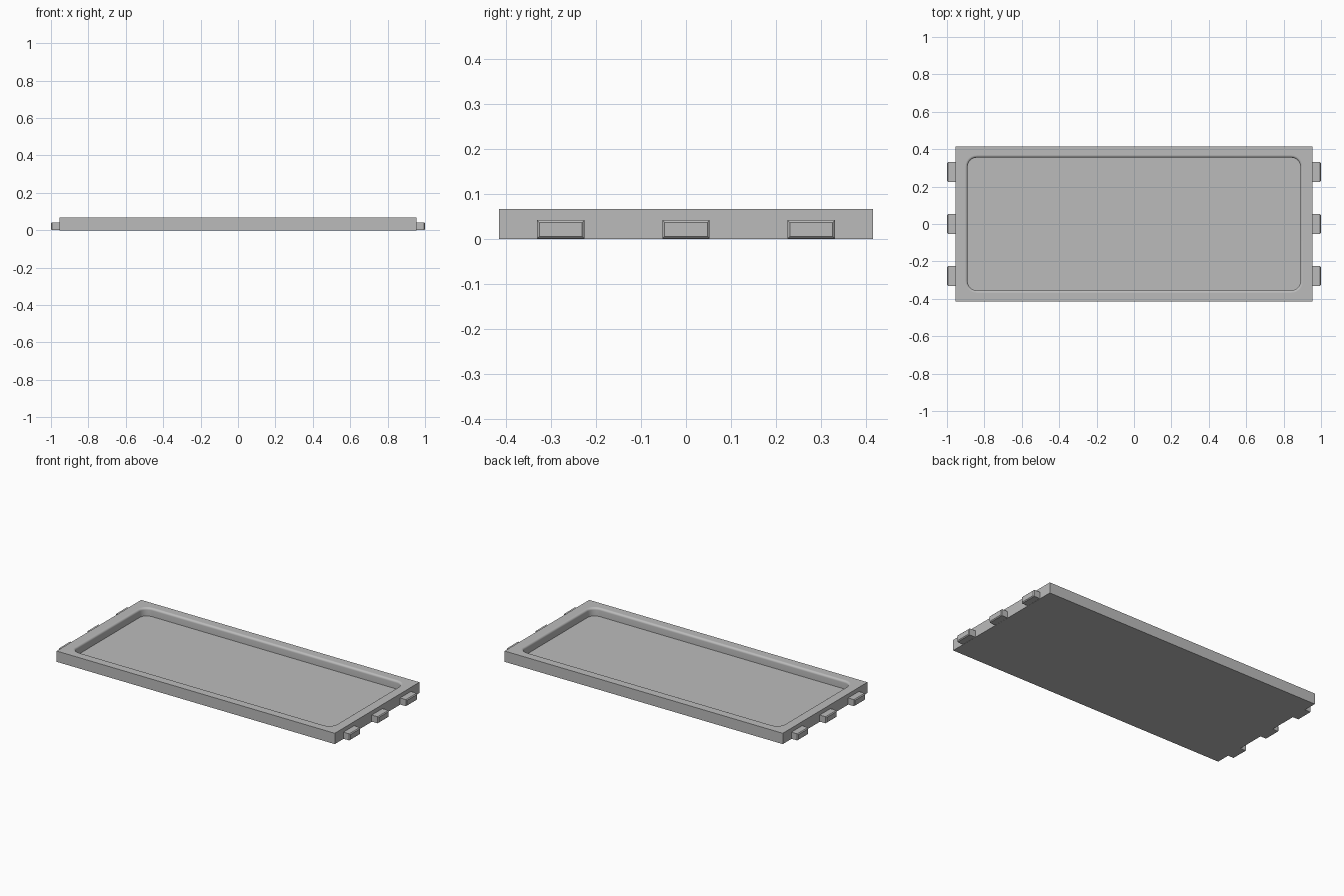
import bpy
import bmesh
import math

default = bpy.data.objects.get("Cube")
if default:
    bpy.data.objects.remove(default, do_unlink=True)

HALF_X, HALF_Y, HEIGHT = 0.955, 0.415, 0.067
WELL_X, WELL_Y, WELL_R, FLOOR_Z = 0.89, 0.355, 0.05, 0.017
FILLET = 0.013
STEPS = 6

gray = bpy.data.materials.new("light gray")
gray.use_nodes = True
gray.diffuse_color = (0.5, 0.5, 0.5, 1)
gray.node_tree.nodes["Principled BSDF"].inputs["Base Color"].default_value = (0.5, 0.5, 0.5, 1)


def make_object(name, bm):
    bmesh.ops.recalc_face_normals(bm, faces=bm.faces)
    mesh = bpy.data.meshes.new(name)
    bm.to_mesh(mesh)
    bm.free()
    mesh.materials.append(gray)
    obj = bpy.data.objects.new(name, mesh)
    bpy.context.collection.objects.link(obj)
    return obj


def rounded_ring(bm, hx, hy, radius, z):
    """Rectangle loop with rounded corners."""
    ring = []
    for quarter, (sx, sy) in enumerate([(1, 1), (-1, 1), (-1, -1), (1, -1)]):
        for i in range(STEPS + 1):
            a = math.pi / 2 * (quarter + i / STEPS)
            ring.append(bm.verts.new((sx * (hx - radius) + radius * math.cos(a),
                                      sy * (hy - radius) + radius * math.sin(a), z)))
    return ring


def bridge(bm, a, b, smooth=False):
    n = len(a)
    for i in range(n):
        j = (i + 1) % n
        bm.faces.new((a[i], a[j], b[j], b[i])).smooth = smooth


# Tray: square outside, rounded well with a softened upper lip
bm = bmesh.new()
bottom = rounded_ring(bm, HALF_X, HALF_Y, 0, 0)
top = rounded_ring(bm, HALF_X, HALF_Y, 0, HEIGHT)
bm.faces.new(bottom)
bridge(bm, bottom, top)
previous = top
for i in range(STEPS + 1):
    a = math.pi / 2 * i / STEPS
    out = FILLET * (1 - math.sin(a))
    z = HEIGHT - FILLET * (1 - math.cos(a))
    ring = rounded_ring(bm, WELL_X + out, WELL_Y + out, WELL_R + out, z)
    bridge(bm, previous, ring, smooth=i > 0)
    previous = ring
floor = rounded_ring(bm, WELL_X, WELL_Y, WELL_R, FLOOR_Z)
bridge(bm, previous, floor, smooth=True)
bm.faces.new(floor)
bmesh.ops.remove_doubles(bm, verts=bm.verts, dist=0.0001)
make_object("tray", bm)


# Connector tabs on both ends, chamfered around the outer face
def make_tab(name, side, y):
    x0, x1, width, z0, z1 = 0.945, 1.0, 0.105, 0.001, 0.042
    bm = bmesh.new()
    bmesh.ops.create_cube(bm, size=1)
    bmesh.ops.scale(bm, vec=(x1 - x0, width, z1 - z0), verts=bm.verts)
    bmesh.ops.translate(bm, vec=(side * (x0 + x1) / 2, y, (z0 + z1) / 2), verts=bm.verts)
    rim = [e for e in bm.edges if all(abs(v.co.x) > 0.99 for v in e.verts)]
    bmesh.ops.bevel(bm, geom=rim, offset=0.005, segments=1, affect='EDGES')
    make_object(name, bm)


for side, side_name in ((1, "left"), (-1, "right")):
    for y, place in ((-0.278, "front"), (0, "middle"), (0.278, "back")):
        make_tab(f"{side_name}_{place}_tab", side, y)
